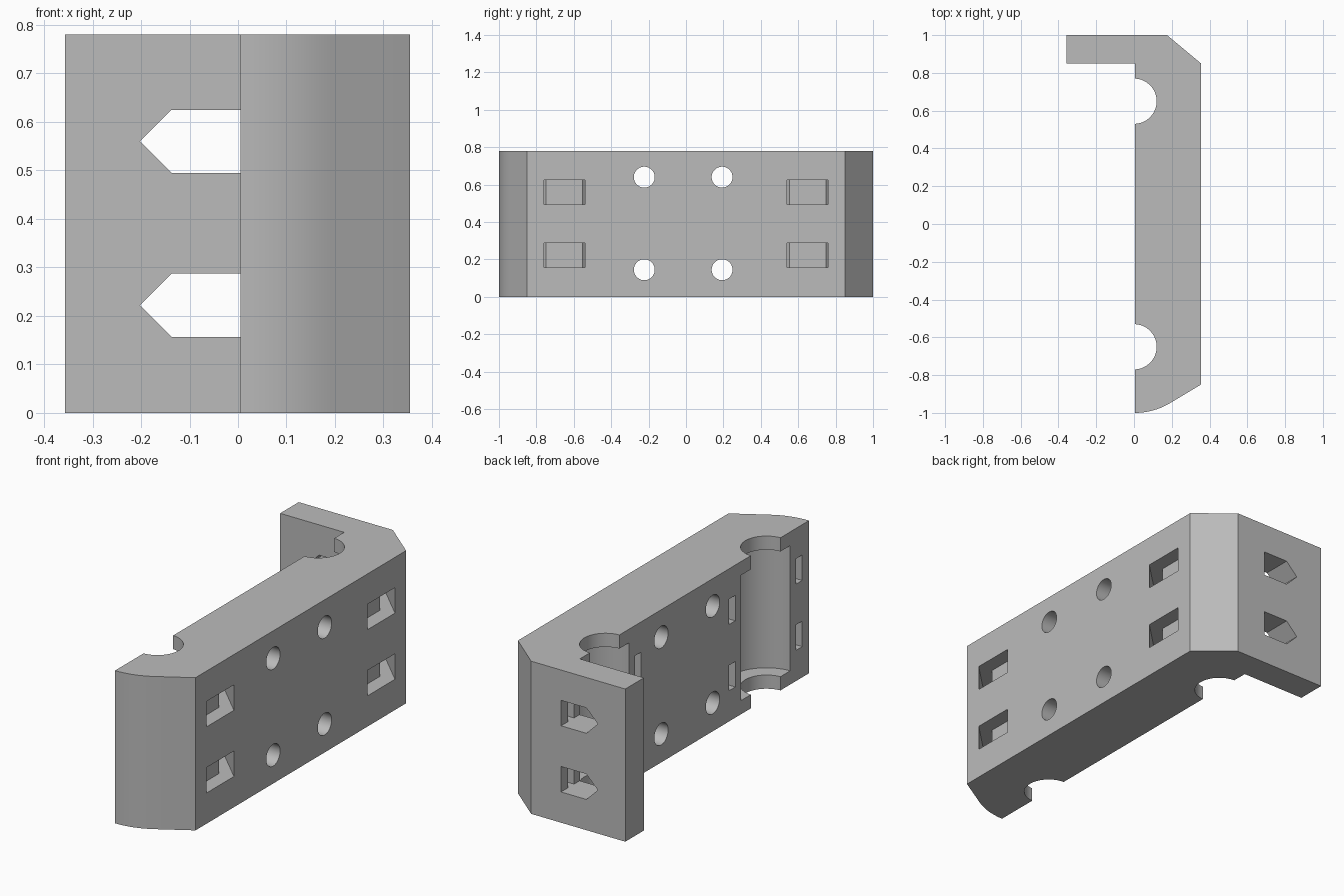
import bpy, bmesh, math
from mathutils import Vector

cube = bpy.data.objects.get("Cube")
if cube:
    bpy.data.objects.remove(cube, do_unlink=True)

grey = bpy.data.materials.new("plain grey")
grey.use_nodes = True
grey.diffuse_color = (0.5, 0.5, 0.5, 1)
grey.node_tree.nodes["Principled BSDF"].inputs["Base Color"].default_value = (0.5, 0.5, 0.5, 1)

HEIGHT = 0.78
INNER = 0.005                 # inner face of the plate
OUTER = 0.355                 # outer face of the plate
ROD_Y = (-0.65, 0.65)
SLOT_Z = (0.222, 0.56)        # centre heights of the strap slots
SLOT_H = 0.13


def prism(name, points, direction):
    """Extrude a closed outline of 3D points along a direction."""
    bm = bmesh.new()
    face = bm.faces.new([bm.verts.new(p) for p in points])
    new = bmesh.ops.extrude_face_region(bm, geom=[face])["geom"]
    bmesh.ops.translate(bm, vec=Vector(direction),
                        verts=[v for v in new if isinstance(v, bmesh.types.BMVert)])
    bmesh.ops.recalc_face_normals(bm, faces=bm.faces)
    mesh = bpy.data.meshes.new(name)
    bm.to_mesh(mesh)
    bm.free()
    mesh.materials.append(grey)
    obj = bpy.data.objects.new(name, mesh)
    bpy.context.collection.objects.link(obj)
    return obj


def circle(radius, count=48):
    steps = [2 * math.pi * (i + 0.5) / count for i in range(count)]
    return [(radius * math.cos(a), radius * math.sin(a)) for a in steps]


def cut(cutter):
    """Subtract a cutter from the bracket and discard it."""
    cutter.hide_render = True
    mod = bracket.modifiers.new("cut", 'BOOLEAN')
    mod.operation = 'DIFFERENCE'
    mod.solver = 'EXACT'
    mod.object = cutter
    bpy.ops.object.modifier_apply(modifier=mod.name)
    bpy.data.objects.remove(cutter, do_unlink=True)


# Bracket body: plate with a rounded front end and a bent, chamfered back leg
arc = [math.radians(31) * i / 8 for i in range(9)]
outline = [(INNER + 0.36 * math.sin(a), -1 + 0.36 * (1 - math.cos(a))) for a in arc]
outline += [(OUTER, -0.85), (OUTER, 0.85), (0.175, 1), (-0.357, 1),
            (-0.357, 0.85), (INNER, 0.85)]
bracket = prism("bracket", [(x, y, 0) for x, y in outline], (0, 0, HEIGHT))
bpy.context.view_layer.objects.active = bracket
bracket.select_set(True)

# Rod grooves, with a wider bearing pocket between the end lips
for y in ROD_Y:
    for name, radius, lip in (("groove", 0.12, -0.1), ("pocket", 0.199, 0.07)):
        ring = [(px, y + py, lip) for px, py in circle(radius)]
        cut(prism(name, ring, (0, 0, HEIGHT - 2 * lip)))

# Strap channels wrapping each pocket and opening on the outer face
half = [(-0.02, 0.295), (0.165, 0.295), (OUTER, 0.11), (0.4, 0.11)]
core = [(0.28, 0.0975), (0.135, 0.245), (-0.02, 0.245)]
band = half + [(x, -y) for x, y in reversed(half)]
band += [(x, -y) for x, y in reversed(core)] + core
for y in ROD_Y:
    for z in SLOT_Z:
        cut(prism("strap_channel", [(px, y + py, z - SLOT_H / 2) for px, py in band],
                  (0, 0, SLOT_H)))

# Pointed windows through the back leg
for z in SLOT_Z:
    h = SLOT_H / 2
    window = [(0.006, -h), (0.006, h), (-0.137, h), (-0.202, 0), (-0.137, -h)]
    cut(prism("leg_window", [(px, 0.8, z + pz) for px, pz in window], (0, 0.3, 0)))

# Screw holes through the plate
for y in (-0.223, 0.193):
    for z in (0.145, 0.64):
        cut(prism("screw_hole", [(-0.1, y + a, z + b) for a, b in circle(0.056, 32)],
                  (0.6, 0, 0)))

bpy.ops.object.shade_smooth_by_angle(angle=math.radians(25))
